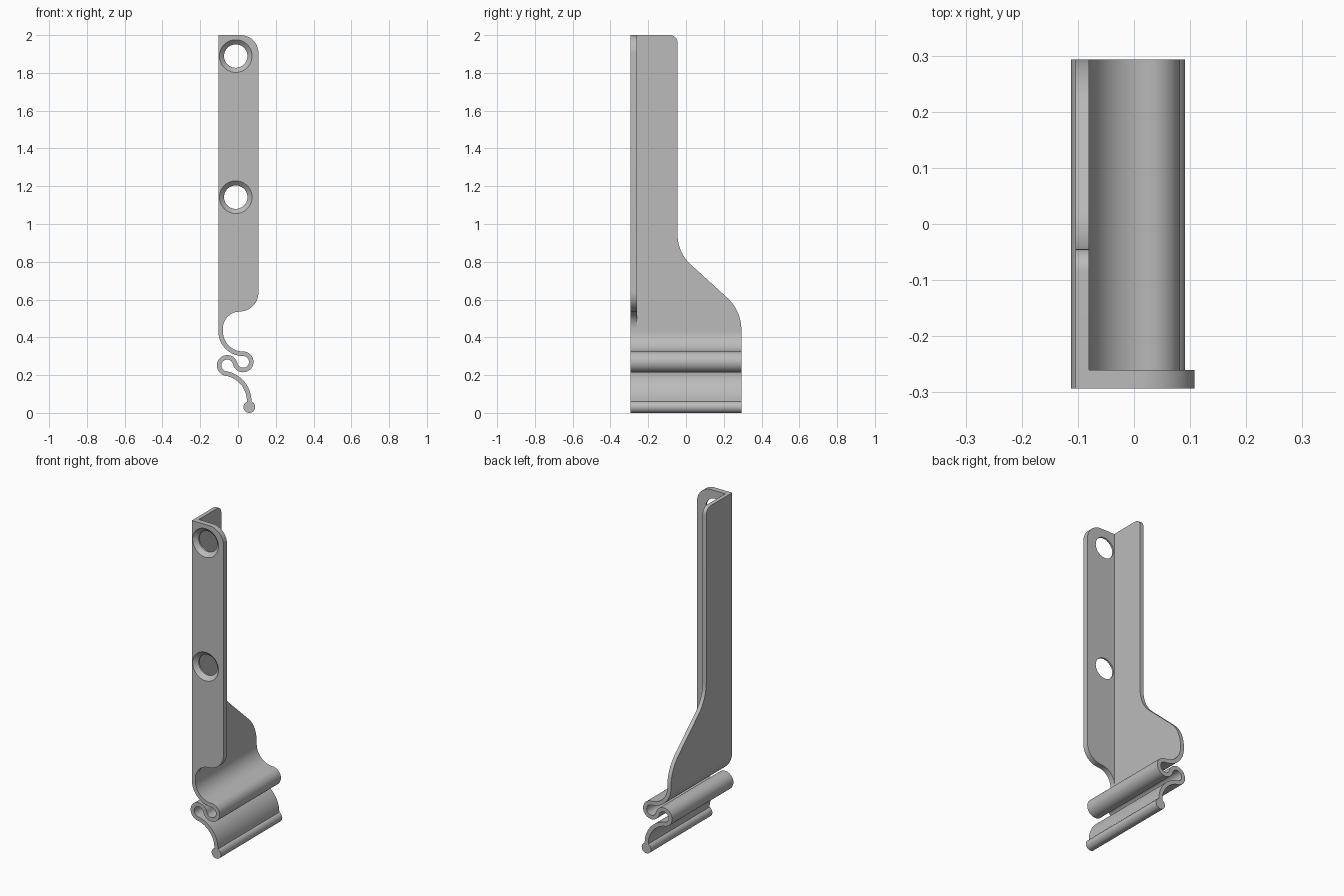
import bpy, bmesh
from math import sin, cos, radians
from mathutils import Vector

cube = bpy.data.objects.get("Cube")
if cube:
    bpy.data.objects.remove(cube)

metal = bpy.data.materials.new("grey metal")
metal.use_nodes = True
GREY = (0.5, 0.5, 0.5, 1)
metal.diffuse_color = GREY
metal.node_tree.nodes["Principled BSDF"].inputs["Base Color"].default_value = GREY

FRONT, BACK = -0.293, 0.293      # depth of the whole bracket
PLATE_BACK = -0.26               # rear face of the front plate
LEFT, WEB = -0.104, -0.08        # outer and inner faces of the side web
BEND_Z = 0.432                   # where the web starts to curl
HALF = 0.012                     # half the sheet thickness


def arc(cx, cz, r, start, end, steps=24):
    angles = [radians(start + (end - start) * i / steps) for i in range(steps + 1)]
    return [Vector((cx + r * cos(a), cz + r * sin(a))) for a in angles]


def smooth(obj):
    bpy.ops.object.select_all(action='DESELECT')
    obj.select_set(True)
    bpy.context.view_layer.objects.active = obj
    bpy.ops.object.shade_smooth_by_angle(angle=radians(30))


def prism(name, outline, place, offset):
    """Extrude a closed 2D outline; place maps a 2D point into space."""
    bm = bmesh.new()
    face = bm.faces.new([bm.verts.new(place(p)) for p in outline])
    made = bmesh.ops.extrude_face_region(bm, geom=[face])["geom"]
    bmesh.ops.translate(bm, vec=offset,
                        verts=[v for v in made if isinstance(v, bmesh.types.BMVert)])
    bmesh.ops.recalc_face_normals(bm, faces=bm.faces)
    mesh = bpy.data.meshes.new(name)
    bm.to_mesh(mesh)
    bm.free()
    mesh.materials.append(metal)
    obj = bpy.data.objects.new(name, mesh)
    bpy.context.collection.objects.link(obj)
    return obj


def from_front(p):
    return (p[0], FRONT, p[1])


def from_side(p):
    return (LEFT, p[0], p[1])


# Front plate with rounded right corners and a scooped lower edge
plate_outline = [(LEFT, 2), (LEFT, BEND_Z), (WEB, BEND_Z)]
plate_outline += arc(0.009, 0.447, 0.089, 180, 90)
plate_outline += arc(0.009, 0.636, 0.099, -89, 0)
plate_outline += arc(0.013, 1.905, 0.095, 0, 90)
plate = prism("front_plate", plate_outline, from_front, (0, PLATE_BACK - FRONT, 0))

# Countersunk screw holes
for z in (1.889, 1.142):
    cutters = []
    for r1, r2, y0, y1 in ((0.062, 0.062, -0.35, -0.2), (0.097, 0.062, -0.303, -0.27)):
        bpy.ops.mesh.primitive_cone_add(vertices=64, radius1=r1, radius2=r2, depth=y1 - y0,
                                        location=(-0.012, (y0 + y1) / 2, z),
                                        rotation=(radians(-90), 0, 0))
        cutters.append(bpy.context.object)
    for cutter in cutters:
        cutter.hide_render = True
        mod = plate.modifiers.new("hole", 'BOOLEAN')
        mod.operation = 'DIFFERENCE'
        mod.solver = 'EXACT'
        mod.object = cutter
        bpy.context.view_layer.objects.active = plate
        bpy.ops.object.modifier_apply(modifier=mod.name)
        bpy.data.objects.remove(cutter)
smooth(plate)

# Side web, narrow above and flaring backwards below
web_outline = [(PLATE_BACK, 2), (PLATE_BACK, BEND_Z), (BACK, BEND_Z)]
web_outline += arc(0.063, 0.44, 0.23, 0, 48)
web_outline += arc(0.175, 0.946, 0.22, 228, 180)
web_outline += arc(-0.085, 1.96, 0.04, 0, 90, 12)
smooth(prism("side_web", web_outline, from_side, (WEB - LEFT, 0, 0)))

# Curled spring strip: one centre line thickened to both sides
path = arc(0.027, BEND_Z, 0.119, 180, 270)
path += arc(0.027, 0.270, 0.043, 90, -167)[1:]
path += arc(-0.057, 0.251, 0.043, 13, 260)[1:]
path += arc(-0.09, 0.062, 0.149, 80, 0)[1:]
path.append(Vector((0.059, 0.045)))
sides = ([], [])
for i, p in enumerate(path):
    along = path[min(i + 1, len(path) - 1)] - path[max(i - 1, 0)]
    if i == 0:
        along = Vector((0, -1))
    normal = Vector((-along.y, along.x)).normalized() * HALF
    sides[0].append(p + normal)
    sides[1].append(p - normal)
smooth(prism("spring_strip", sides[0] + sides[1][::-1], from_front, (0, BACK - FRONT, 0)))

# Round bead along the lower lip
bead_outline = arc(0.06, 0.031, 0.031, 0, 360, 40)[:-1]
smooth(prism("lip_bead", bead_outline, from_front, (0, BACK - FRONT, 0)))
